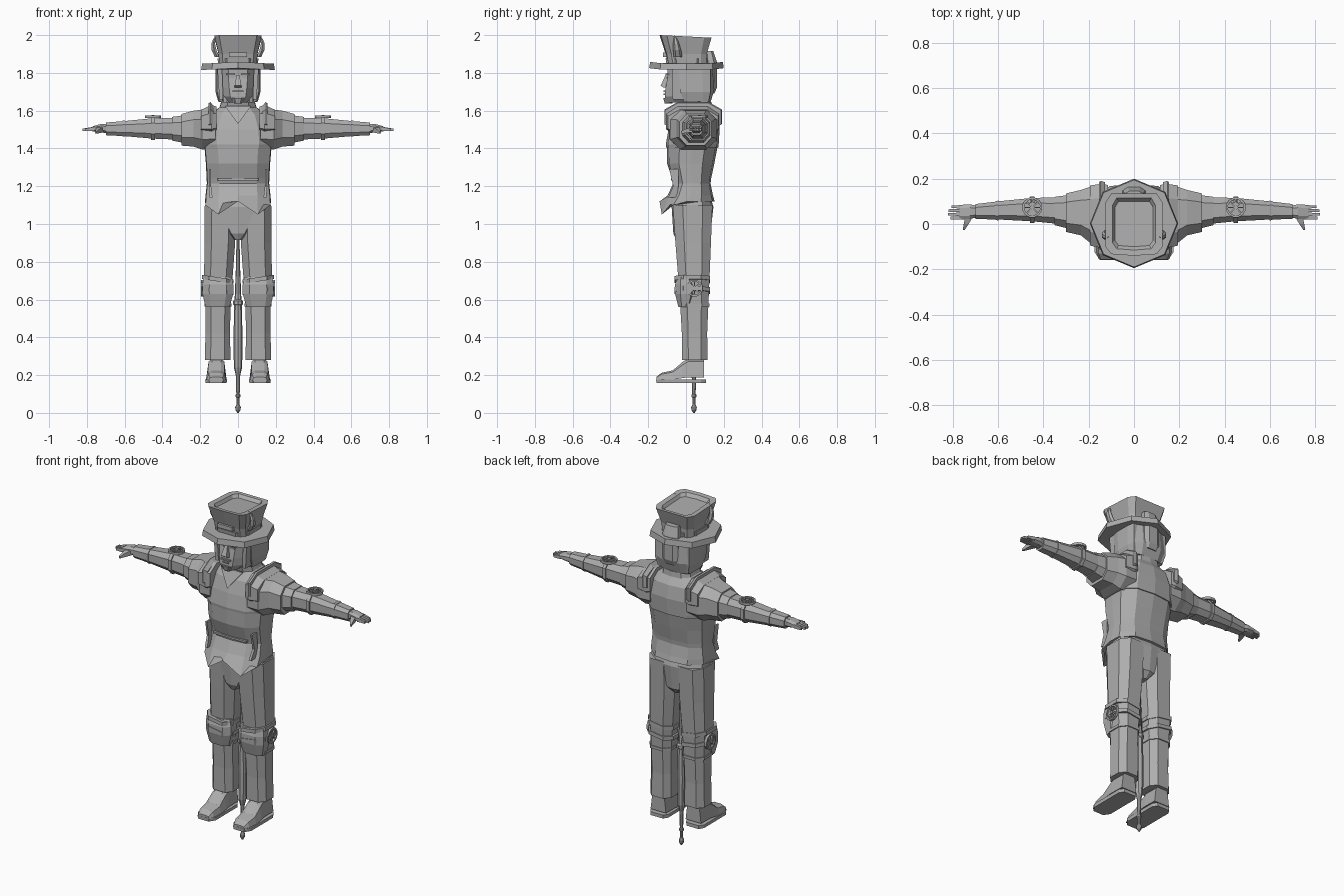
import bpy, bmesh, math
from mathutils import Matrix, Vector

grey = bpy.data.materials.new("plain grey")
grey.diffuse_color = (0.42, 0.42, 0.42, 1)

OCT = [(1, .5), (.55, 1), (-.55, 1), (-1, .5), (-1, -.5), (-.55, -1), (.55, -1), (1, -.5)]
BODY = [(1, 0), (.98, .5), (.6, .92), (0, 1), (-.6, .92), (-.98, .5),
        (-1, 0), (-.98, -.5), (-.6, -.92), (0, -1), (.6, -.92), (.98, -.5)]
BOX = [(1, 1), (-1, 1), (-1, -1), (1, -1)]


def gon(n):
    return [(math.sin(2 * math.pi * i / n), -math.cos(2 * math.pi * i / n)) for i in range(n)]


def finish(name, bm, mirror=False):
    bmesh.ops.recalc_face_normals(bm, faces=bm.faces[:])
    me = bpy.data.meshes.new(name)
    bm.to_mesh(me)
    bm.free()
    me.materials.append(grey)
    ob = bpy.data.objects.new(name, me)
    bpy.context.collection.objects.link(ob)
    if mirror:
        ob.modifiers.new("mirror", 'MIRROR').use_mirror_merge = False
    return ob


def loft(name, axis, stations, shape=OCT, mirror=False, tweak=None):
    """Skin cross-sections; a station is (position, u0, u1, v0, v1)."""
    bm = bmesh.new()
    rings = []
    for p, u0, u1, v0, v1 in stations:
        ring = []
        for a, b in shape:
            u = (u0 + u1) / 2 + a * (u1 - u0) / 2
            v = (v0 + v1) / 2 + b * (v1 - v0) / 2
            co = {'x': (p, u, v), 'y': (u, p, v), 'z': (u, v, p)}[axis]
            ring.append(bm.verts.new(tweak(*co) if tweak else co))
        rings.append(ring)
    n = len(shape)
    for r, s in zip(rings, rings[1:]):
        for i in range(n):
            bm.faces.new((r[i], r[(i + 1) % n], s[(i + 1) % n], s[i]))
    bm.faces.new(rings[0])
    bm.faces.new(rings[-1])
    return finish(name, bm, mirror)


def box(name, x0, x1, y0, y1, z0, z1, mirror=False):
    return loft(name, 'z', [(z0, x0, x1, y0, y1), (z1, x0, x1, y0, y1)], BOX, mirror)


def wheel(name, centre, turn):
    """Eight-spoked wheel made of small blocks, mirrored to both sides."""
    bm = bmesh.new()
    base = Matrix.Translation(centre) @ turn

    def block(angle, radius, sx, sy, sz):
        m = base @ Matrix.Rotation(angle, 4, 'Z') @ Matrix.Translation((radius, 0, 0))
        bmesh.ops.create_cube(bm, size=1, matrix=m @ Matrix.Diagonal((sx, sy, sz, 1)))
    for i in range(12):
        block(i * math.pi / 6, .039, .009, .024, .014)
    for i in range(8):
        block(i * math.pi / 4, .02, .036, .006, .008)
    block(0, 0, .018, .018, .018)
    finish(name, bm, True)


# Hat: brim, flared crown with sunken lid, buckle and horns
loft("hat_brim", 'z', [(1.825, -.195, .195, -.195, .2), (1.858, -.19, .19, -.19, .195)], gon(8),
     tweak=lambda x, y, z: (x, y, z - .01 * abs(x) / .2))
loft("hat_crown", 'z', [(1.85, -.1, .1, -.098, .107), (1.90, -.103, .103, -.108, .11),
                        (1.995, -.125, .125, -.14, .135), (1.993, -.095, .095, -.115, .115),
                        (1.975, -.085, .085, -.10, .10)],
     [(1, .72), (.8, 1), (0, 1.0), (-.8, 1), (-1, .72), (-1, -.72), (-.8, -.95), (0, -1), (.8, -.95), (1, -.72)],
     tweak=lambda x, y, z: (x, y, z - .05 * (y + .14) * (z > 1.95) + .005 * (z > 1.95)))
loft("hat_band", 'z', [(1.85, -.106, .106, -.104, .113), (1.875, -.108, .108, -.108, .115)])
box("hat_buckle", -.048, .048, -.122, -.1, 1.885, 1.908)
loft("hat_horn", 'z', [(1.885, .095, .125, -.065, -.02), (1.92, .112, .142, -.068, -.026),
                       (1.955, .12, .143, -.068, -.036), (1.98, .117, .132, -.066, -.046),
                       (1.998, .11, .114, -.062, -.058)], gon(6), True)

# Head, face and hair
loft("head", 'z', [(1.642, -.045, .045, -.108, .05), (1.675, -.075, .075, -.112, .09),
                   (1.72, -.085, .085, -.108, .12), (1.775, -.092, .092, -.098, .12),
                   (1.84, -.095, .095, -.1, .11)])
loft("nose", 'z', [(1.722, -.02, .02, -.118, -.09), (1.732, -.018, .018, -.134, -.09),
                   (1.79, -.007, .007, -.108, -.09)], BOX)
box("eye", .022, .05, -.104, -.094, 1.77, 1.779, True)
box("eyebrow", .016, .062, -.109, -.09, 1.788, 1.797, True)
box("moustache", -.03, .03, -.119, -.1, 1.7, 1.708)
box("lower_lip", -.018, .018, -.118, -.1, 1.684, 1.691)
loft("chin_beard", 'z', [(1.637, -.02, .02, -.112, -.07), (1.668, -.034, .034, -.121, -.08)], OCT)
loft("hair_side", 'z', [(1.648, .075, .105, -.01, .12), (1.70, .08, .119, -.03, .13),
                        (1.835, .08, .119, -.04, .13)], OCT, True)
loft("sideburn", 'z', [(1.66, .078, .098, -.07, 0), (1.83, .085, .11, -.075, 0)], BOX, True)
loft("hair_back", 'z', [(1.645, -.1, .1, .06, .13), (1.71, -.11, .11, .06, .15),
                        (1.835, -.11, .11, .06, .14)])
loft("hair_tail", 'z', [(1.69, -.045, .045, .1, .15), (1.72, -.05, .05, .1, .163),
                        (1.86, -.05, .05, .1, .163), (1.915, -.04, .04, .1, .145)], OCT)
loft("neck", 'z', [(1.59, -.08, .08, -.04, .12), (1.665, -.06, .06, -.03, .1)])

# Jacket top, collar and shirt triangle
loft("jacket_top", 'z', [(1.405, -.185, .185, -.105, .172), (1.42, -.187, .187, -.107, .173),
                         (1.5, -.18, .18, -.093, .178), (1.575, -.15, .15, -.07, .165),
                         (1.625, -.09, .09, -.035, .13)], BODY)
loft("collar", 'z', [(1.61, -.1, .1, -.04, .138), (1.645, -.09, .09, -.05, .135)], BODY)
bm = bmesh.new()
tri = [bm.verts.new(p) for p in ((-.07, -.05, 1.625), (.07, -.05, 1.625), (0, -.092, 1.53))]
res = bmesh.ops.extrude_face_region(bm, geom=[bm.faces.new(tri)])
bmesh.ops.translate(bm, vec=(0, -.009, 0),
                    verts=[g for g in res["geom"] if isinstance(g, bmesh.types.BMVert)])
finish("shirt_triangle", bm)


# Vest with a flared, cut-away hem
def hem(x, y, z):
    if z < 1.1:
        z = 1.12 if abs(x) < .01 or y > -.03 else (1.1 if abs(x) > .15 else 1.05)
    return x, y, z


loft("vest", 'z', [(1.08, -.175, .175, -.14, .152), (1.15, -.172, .172, -.098, .143),
                   (1.215, -.165, .165, -.068, .13), (1.24, -.166, .166, -.074, .133),
                   (1.32, -.17, .17, -.1, .15), (1.41, -.178, .178, -.102, .167)], BODY, tweak=hem)
box("belt_bar", -.108, .108, -.08, -.06, 1.229, 1.24)
loft("vest_pocket", 'z', [(1.14, .135, .15, -.095, -.05), (1.2, .142, .155, -.068, -.04),
                          (1.29, .142, .152, -.088, -.04)], BOX, True)

# Shoulder guards and sleeves
loft("shoulder_guard", 'x', [(.115, -.095, .172, 1.47, 1.622), (.14, -.107, .178, 1.46, 1.63),
                             (.195, -.095, .17, 1.47, 1.605)], OCT, True)
loft("shoulder_rim", 'x', [(.128, -.1, .185, 1.5, 1.625), (.147, -.114, .19, 1.49, 1.645),
                           (.155, -.11, .185, 1.49, 1.64)], OCT, True)
loft("upper_sleeve", 'x', [(.12, -.09, .165, 1.4, 1.6), (.19, -.086, .165, 1.395, 1.605),
                           (.235, -.05, .15, 1.41, 1.6), (.3, -.035, .135, 1.415, 1.582)], OCT, True)
loft("sleeve_fold", 'x', [(.29, -.02, .128, 1.43, 1.575), (.35, -.005, .12, 1.442, 1.567)], OCT, True)
loft("forearm", 'x', [(.33, 0, .118, 1.447, 1.563), (.45, .012, .115, 1.452, 1.56),
                      (.6, .02, .1, 1.465, 1.545), (.7, .022, .088, 1.47, 1.537)], OCT, True)
loft("arm_strap", 'x', [(.44, .004, .122, 1.445, 1.566), (.46, .005, .121, 1.446, 1.565)], OCT, True)
loft("cuff", 'x', [(.598, .016, .103, 1.462, 1.549), (.612, .017, .102, 1.463, 1.547)], OCT, True)
wheel("arm_wheel", (.45, .073, 1.567), Matrix.Identity(4))

# Hands
loft("palm", 'x', [(.69, .03, .08, 1.48, 1.528), (.725, .022, .087, 1.485, 1.53),
                   (.77, .02, .084, 1.49, 1.517)], OCT, True)
for i, tip in enumerate((.81, .822, .82, .805)):
    y = .019 + i * .0165
    loft(f"finger_{i + 1}", 'x', [(.76, y, y + .015, 1.492, 1.515),
                                  (tip, y + .002, y + .013, 1.492, 1.505)], BOX, True)
loft("thumb", 'y', [(.035, .71, .745, 1.485, 1.515), (0, .73, .752, 1.482, 1.505),
                    (-.027, .748, .756, 1.478, 1.49)], BOX, True)

# Trousers
loft("hips", 'z', [(.915, -.02, .02, -.05, .1), (.95, -.06, .06, -.067, .13),
                   (1.09, -.172, .172, -.076, .145), (1.16, -.16, .16, -.06, .125)], BODY)
loft("trouser_leg", 'z', [(.28, .04, .176, -.022, .115), (.42, .042, .172, -.022, .112),
                          (.56, .04, .172, -.03, .118), (.7, .03, .18, -.04, .124),
                          (.9, .015, .177, -.056, .132), (1.1, .01, .176, -.07, .14)], OCT, True)
loft("trouser_seam", 'z', [(.562, .035, .178, -.036, .124), (.578, .035, .178, -.036, .124)], OCT, True)

# Knee guards with slanted straps and side wheels
loft("knee_guard", 'z', [(.56, .045, .172, -.04, .03), (.63, .025, .188, -.058, .055),
                         (.68, .025, .188, -.058, .055), (.72, .035, .182, -.046, .03)], OCT, True)
for name, z in (("lower_knee_strap", .635), ("upper_knee_strap", .695)):
    loft(name, 'z', [(z, .024, .19, -.062, .128), (z + .022, .024, .19, -.062, .128)], OCT, True,
         lambda x, y, z: (x, y, z + .15 * (x - .1)))
wheel("knee_wheel", (.188, .045, .66), Matrix.Rotation(math.pi / 2, 4, 'Y'))

# Shoes: sole, toe wedge and ankle
loft("shoe", 'y', [(-.157, .075, .155, .165, .19), (-.13, .064, .166, .163, .212),
                   (-.07, .06, .17, .163, .225), (-.02, .062, .168, .163, .268),
                   (.01, .062, .166, .163, .29), (.095, .064, .164, .163, .29)],
     [(1, -.6), (.8, .7), (.45, 1), (-.45, 1), (-.8, .7), (-1, -.6)], True)
loft("sole", 'z', [(.158, .06, .172, -.157, .106), (.178, .058, .174, -.158, .106)],
     [(1, .8), (.7, 1), (-.7, 1), (-1, .8), (-1, -.75), (-.6, -1), (.6, -1), (1, -.75)], True)

# Cane hanging between the legs
cane = [(0, .004), (.015, .013), (.03, .015), (.045, .008), (.08, .008), (.085, .013), (.097, .013),
        (.1, .009), (.2, .012), (.24, .022), (.4, .024), (.57, .02), (.575, .026), (.592, .026),
        (.6, .018), (.75, .012), (.92, .008)]
loft("cane", 'z', [(z, -r, r, .042 - r, .042 + r) for z, r in cane], gon(8))
